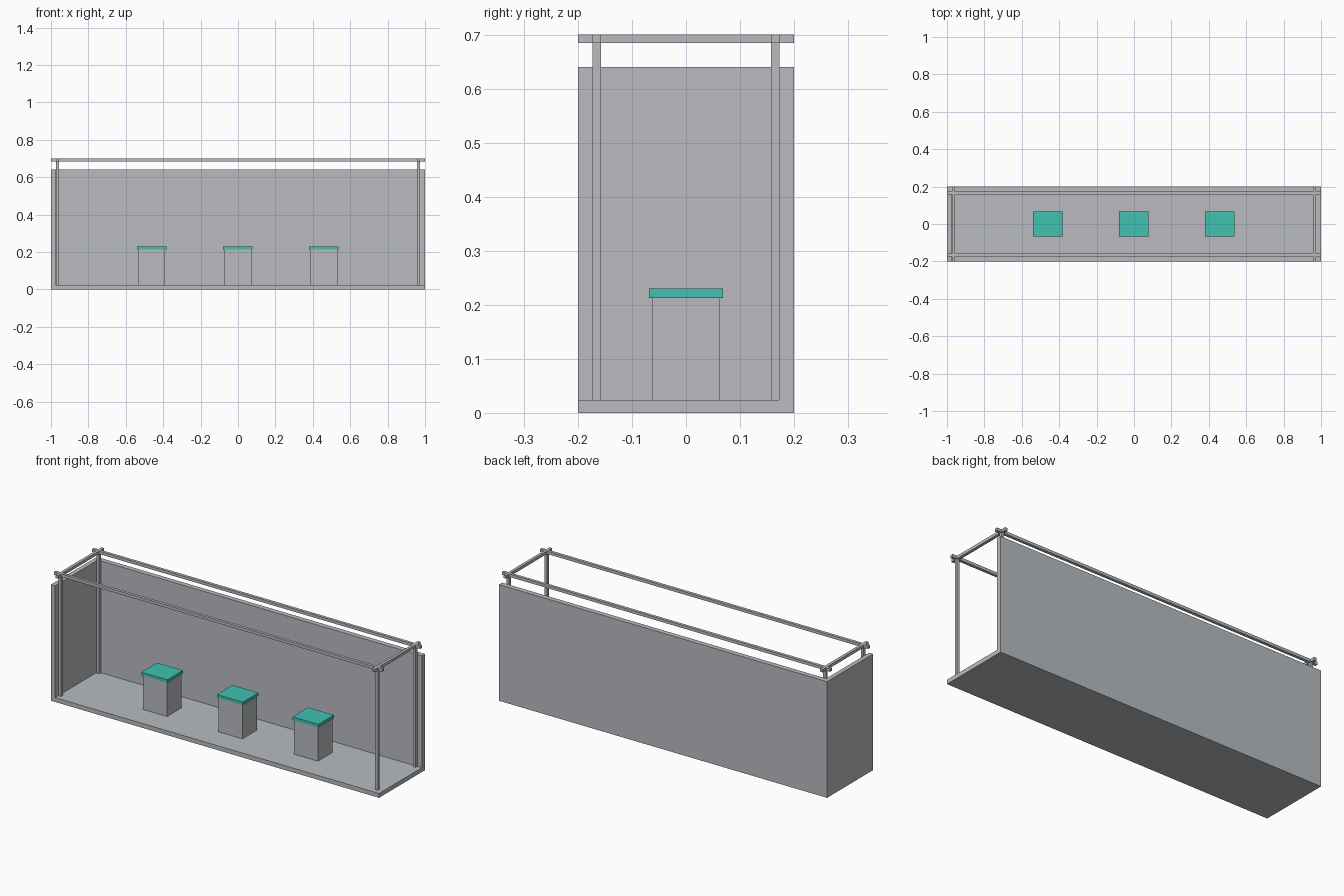
import bpy

if "Cube" in bpy.data.objects:
    bpy.data.objects.remove(bpy.data.objects["Cube"], do_unlink=True)


def make_material(name, color):
    mat = bpy.data.materials.new(name)
    mat.use_nodes = True
    mat.diffuse_color = color
    mat.node_tree.nodes["Principled BSDF"].inputs["Base Color"].default_value = color
    return mat


GREY = make_material("light grey", (0.48, 0.50, 0.525, 1))
TEAL = make_material("teal", (0.054, 0.533, 0.45, 1))


def box(name, x, y, z, mat=GREY):
    """Box from (min, max) ranges along each axis."""
    ranges = (x, y, z)
    bpy.ops.mesh.primitive_cube_add(size=1, location=[(a + b) / 2 for a, b in ranges])
    obj = bpy.context.object
    obj.name = name
    obj.scale = [b - a for a, b in ranges]
    bpy.ops.object.transform_apply(location=False, rotation=False, scale=True)
    obj.data.materials.append(mat)
    return obj


def around(center, half):
    return (center - half, center + half)


FLOOR, WALL_TOP, TOP = 0.024, 0.64, 0.7
BACK, SIDE = 0.172, -0.975      # inner faces of the two walls
POST_X, POST_Y, R = 0.965, 0.165, 0.008
RAIL_Z = (TOP - 2 * R, TOP)

# Floor and the two walls, open at the front and the left
box("floor", (SIDE, 1), (-0.2, BACK), (0, FLOOR))
box("back_wall", (-1, 1), (BACK, 0.2), (0, WALL_TOP))
box("right_wall", (-1, SIDE), (-0.2, BACK), (0, WALL_TOP))

# Corner posts
for sx, side in ((-1, "right"), (1, "left")):
    for sy, end in ((-1, "front"), (1, "back")):
        box(f"{end}_{side}_post", around(sx * POST_X, R), around(sy * POST_Y, R),
            (FLOOR, RAIL_Z[0]))

# Top frame with rails crossing past the posts
for sy, end in ((-1, "front"), (1, "back")):
    box(f"{end}_rail", (-1, 1), around(sy * POST_Y, R), RAIL_Z)
for sx, side in ((-1, "right"), (1, "left")):
    box(f"{side}_rail", around(sx * POST_X, R), (-0.2, 0.2), RAIL_Z)

# Display plinths with coloured tops
for x, place in ((-0.462, "right"), (-0.002, "middle"), (0.458, "left")):
    box(f"{place}_plinth", around(x, 0.073), around(0, 0.0625), (FLOOR, 0.213))
    box(f"{place}_plinth_top", around(x, 0.079), around(0, 0.068), (0.213, 0.23), TEAL)
